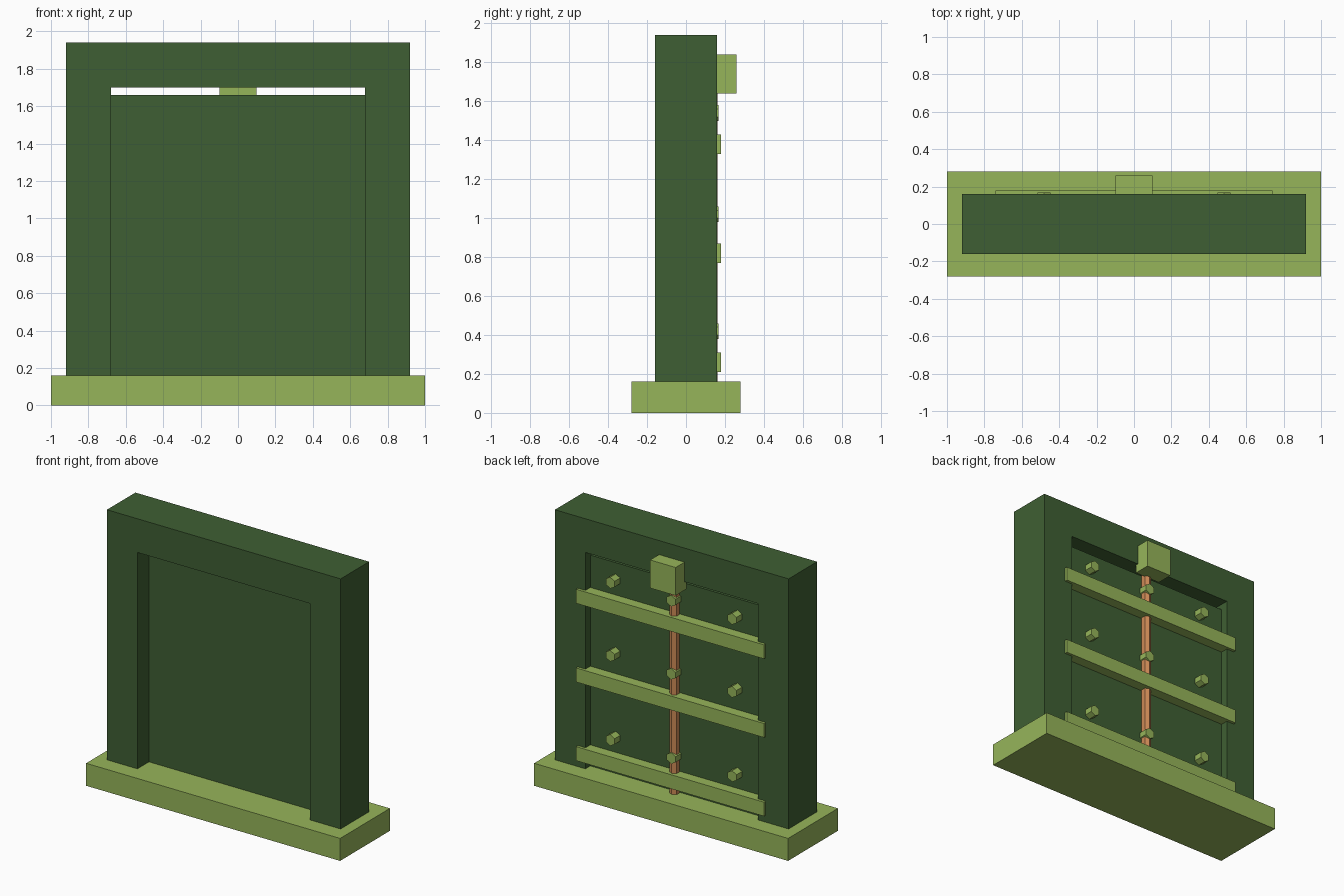
import bpy, bmesh, math
from mathutils import Matrix

if "Cube" in bpy.data.objects:
    bpy.data.objects.remove(bpy.data.objects["Cube"])


def material(name, srgb):
    m = bpy.data.materials.new(name)
    lin = [((c / 255 + 0.055) / 1.055) ** 2.4 for c in srgb]
    m.diffuse_color = (*lin, 1)
    m.use_nodes = True
    m.node_tree.nodes["Principled BSDF"].inputs["Base Color"].default_value = m.diffuse_color
    return m


DARK = material("dark_green", (63, 95, 51))
LIGHT = material("light_green", (150, 181, 90))
COPPER = material("copper", (206, 138, 86))


def finish(name, bm, mat):
    bmesh.ops.recalc_face_normals(bm, faces=bm.faces)
    me = bpy.data.meshes.new(name)
    bm.to_mesh(me)
    bm.free()
    me.materials.append(mat)
    ob = bpy.data.objects.new(name, me)
    bpy.context.collection.objects.link(ob)
    return ob


def box(name, x, y, z, mat):
    """Box from (min, max) ranges on each axis."""
    bm = bmesh.new()
    size = Matrix.Diagonal((x[1] - x[0], y[1] - y[0], z[1] - z[0], 1))
    centre = Matrix.Translation((sum(x) / 2, sum(y) / 2, sum(z) / 2))
    bmesh.ops.create_cube(bm, size=1, matrix=centre @ size)
    return finish(name, bm, mat)


def hexagon(name, centre, radius, depth, mat, along_y=False):
    """Six-sided prism, upright or lying along y."""
    bm = bmesh.new()
    turn = Matrix.Rotation(math.pi / 2, 4, 'Z')
    if along_y:
        turn = Matrix.Rotation(math.pi / 2, 4, 'X') @ turn
    bmesh.ops.create_cone(bm, cap_ends=True, segments=6, radius1=radius, radius2=radius,
                          depth=depth, matrix=Matrix.Translation(centre) @ turn)
    # make sure one corner points along z (lying) or y (upright)
    axis = 2 if along_y else 1
    if max(v.co[axis] - centre[axis] for v in bm.verts) < radius * 0.95:
        spin = Matrix.Rotation(math.pi / 6, 3, 'Y' if along_y else 'Z')
        bmesh.ops.rotate(bm, verts=bm.verts, cent=centre, matrix=spin)
    return finish(name, bm, mat)


# base slab
box("base", (-1, 1), (-0.28, 0.28), (0, 0.16), LIGHT)

# door frame: arch profile extruded through its depth
bm = bmesh.new()
profile = [(-0.92, 0.16), (-0.92, 1.94), (0.92, 1.94), (0.92, 0.16),
           (0.68, 0.16), (0.68, 1.70), (-0.68, 1.70), (-0.68, 0.16)]
face = bm.faces.new([bm.verts.new((x, -0.16, z)) for x, z in profile])
ext = bmesh.ops.extrude_face_region(bm, geom=[face])
bmesh.ops.translate(bm, vec=(0, 0.32, 0),
                    verts=[g for g in ext["geom"] if isinstance(g, bmesh.types.BMVert)])
finish("frame", bm, DARK)

# gate panel inside the frame
box("panel", (-0.68, 0.68), (-0.03, 0.105), (0.16, 1.66), DARK)

# cross bars on the back
for i, z in enumerate((0.26, 0.82, 1.38)):
    box(f"cross_bar_{i + 1}", (-0.74, 0.74), (0.10, 0.18), (z - 0.05, z + 0.05), LIGHT)

# bolts in three rows and columns
for i, z in enumerate((0.42, 1.02, 1.54)):
    for j, x in enumerate((-0.48, 0, 0.48)):
        hexagon(f"bolt_{i + 1}_{j + 1}", (x, 0.13, z), 0.04, 0.075, LIGHT, along_y=True)

# lifting rod and its motor housing
hexagon("lifting_rod", (0, 0.13, 0.91), 0.032, 1.50, COPPER)
box("motor_housing", (-0.1, 0.1), (0.14, 0.26), (1.64, 1.84), LIGHT)
